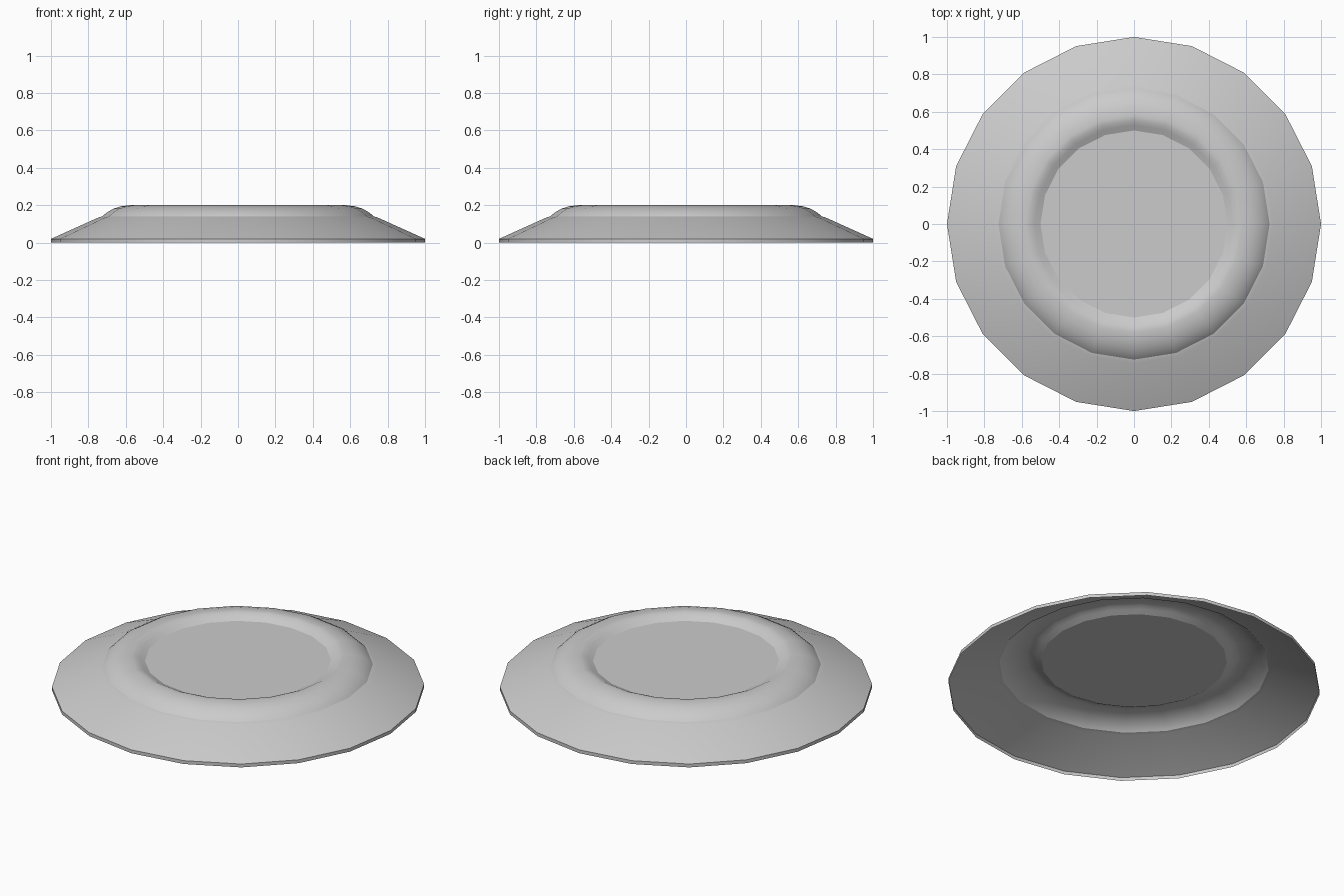
import bpy, bmesh, math

if "Cube" in bpy.data.objects:
    bpy.data.objects.remove(bpy.data.objects["Cube"])

SEGMENTS = 20

# Half profile (radius, height) from the flat centre out to the foot of the rim
PROFILE = [
    (0.50, 0.17),                                # edge of the sunken flat disc
    (0.53, 0.185), (0.555, 0.197), (0.58, 0.20),  # soft inner lip
    (0.625, 0.194), (0.665, 0.182), (0.695, 0.165), (0.715, 0.15),
    (0.725, 0.14),                               # crease at base of dome
    (0.745, 0.135),                              # small ledge
    (1.00, 0.02), (1.00, 0.0),                   # sloping skirt and thin rim
]


def lathe(name, profile, segments):
    bm = bmesh.new()
    rings = []
    for r, z in profile:
        rings.append([bm.verts.new((r * math.cos(2 * math.pi * i / segments),
                                    r * math.sin(2 * math.pi * i / segments), z))
                      for i in range(segments)])
    bm.faces.new(rings[0])
    for a, b in zip(rings, rings[1:]):
        for i in range(segments):
            j = (i + 1) % segments
            bm.faces.new((a[i], b[i], b[j], a[j]))
    mesh = bpy.data.meshes.new(name)
    bm.to_mesh(mesh)
    bm.free()
    obj = bpy.data.objects.new(name, mesh)
    bpy.context.collection.objects.link(obj)
    return obj


# Thin open-bottomed round cover
cover = lathe("round_cover", PROFILE, SEGMENTS)
bpy.context.view_layer.objects.active = cover
cover.select_set(True)
bpy.ops.object.shade_smooth_by_angle(angle=math.radians(25))
